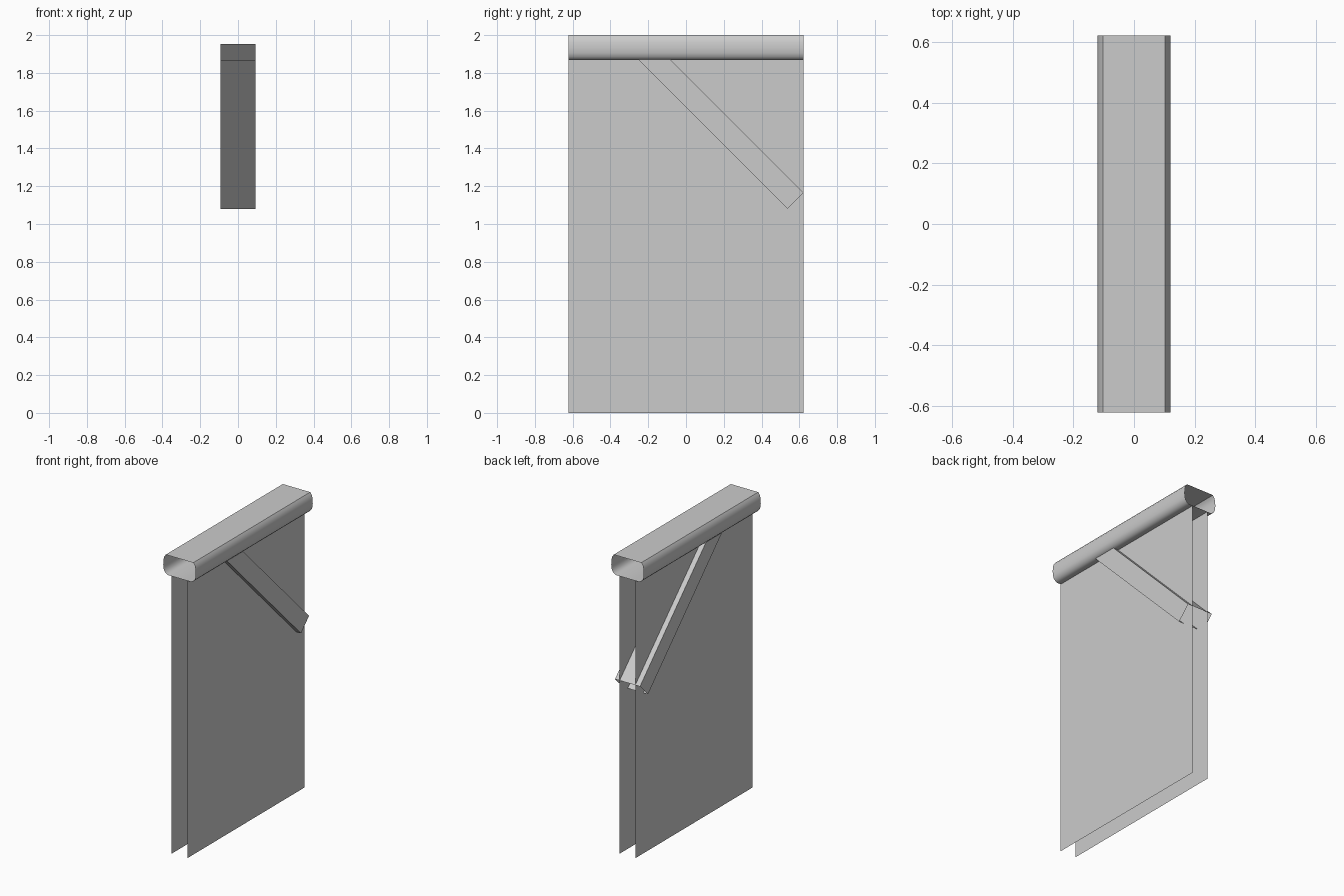
import bpy
import bmesh
from mathutils import Vector

cube = bpy.data.objects.get("Cube")
if cube:
    bpy.data.objects.remove(cube, do_unlink=True)

# Single plain grey
grey = bpy.data.materials.new("plain grey")
grey.use_nodes = True
grey.diffuse_color = (0.6, 0.6, 0.6, 1)
grey.node_tree.nodes["Principled BSDF"].inputs["Base Color"].default_value = (0.6, 0.6, 0.6, 1)

HALF_Y = 0.622      # half the length of the rail and panels
RAIL_BOTTOM = 1.867


def sweep(name, profile, offset, closed=True, smooth=False):
    """Open-ended thin sheet made by pushing a profile along an offset."""
    bm = bmesh.new()
    verts = [bm.verts.new(p) for p in profile]
    pairs = list(zip(verts, verts[1:]))
    if closed:
        pairs.append((verts[-1], verts[0]))
    edges = [bm.edges.new(p) for p in pairs]
    new = bmesh.ops.extrude_edge_only(bm, edges=edges)["geom"]
    bmesh.ops.translate(bm, vec=offset, verts=[g for g in new if isinstance(g, bmesh.types.BMVert)])
    bmesh.ops.recalc_face_normals(bm, faces=bm.faces)
    mesh = bpy.data.meshes.new(name)
    bm.to_mesh(mesh)
    bm.free()
    mesh.materials.append(grey)
    obj = bpy.data.objects.new(name, mesh)
    bpy.context.collection.objects.link(obj)
    if smooth:
        bpy.ops.object.select_all(action='DESELECT')
        obj.select_set(True)
        bpy.context.view_layer.objects.active = obj
        bpy.ops.object.shade_smooth_by_angle(angle=0.7)
    return obj


# Hollow top rail: flat top, rounded sides, open at both ends
half = [(0.085, RAIL_BOTTOM), (0.1, 1.873), (0.112, 1.886), (0.119, 1.905),
        (0.121, 1.93), (0.12, 1.96), (0.113, 1.985), (0.102, 2.0)]
outline = half + [(-x, z) for x, z in reversed(half)]
sweep("top_rail", [(x, -HALF_Y, z) for x, z in outline], (0, 2 * HALF_Y, 0), smooth=True)

# Two thin hanging panels
for side, name in ((1, "left_panel"), (-1, "right_panel")):
    x = side * 0.058
    sweep(name, [(x, -HALF_Y, 0), (x, -HALF_Y, RAIL_BOTTOM)], (0, 2 * HALF_Y, 0), closed=False)

# Diagonal rectangular sleeve around the panels, open at both ends
start = Vector((0, -0.25, RAIL_BOTTOM))
across = Vector((0, 0.085, 0.085))
sleeve = [start + across * k + Vector((x, 0, 0))
          for x, k in ((-0.093, 0), (0.093, 0), (0.093, 1), (-0.093, 1))]
sweep("diagonal_sleeve", sleeve, (0, 0.787, -0.787))
